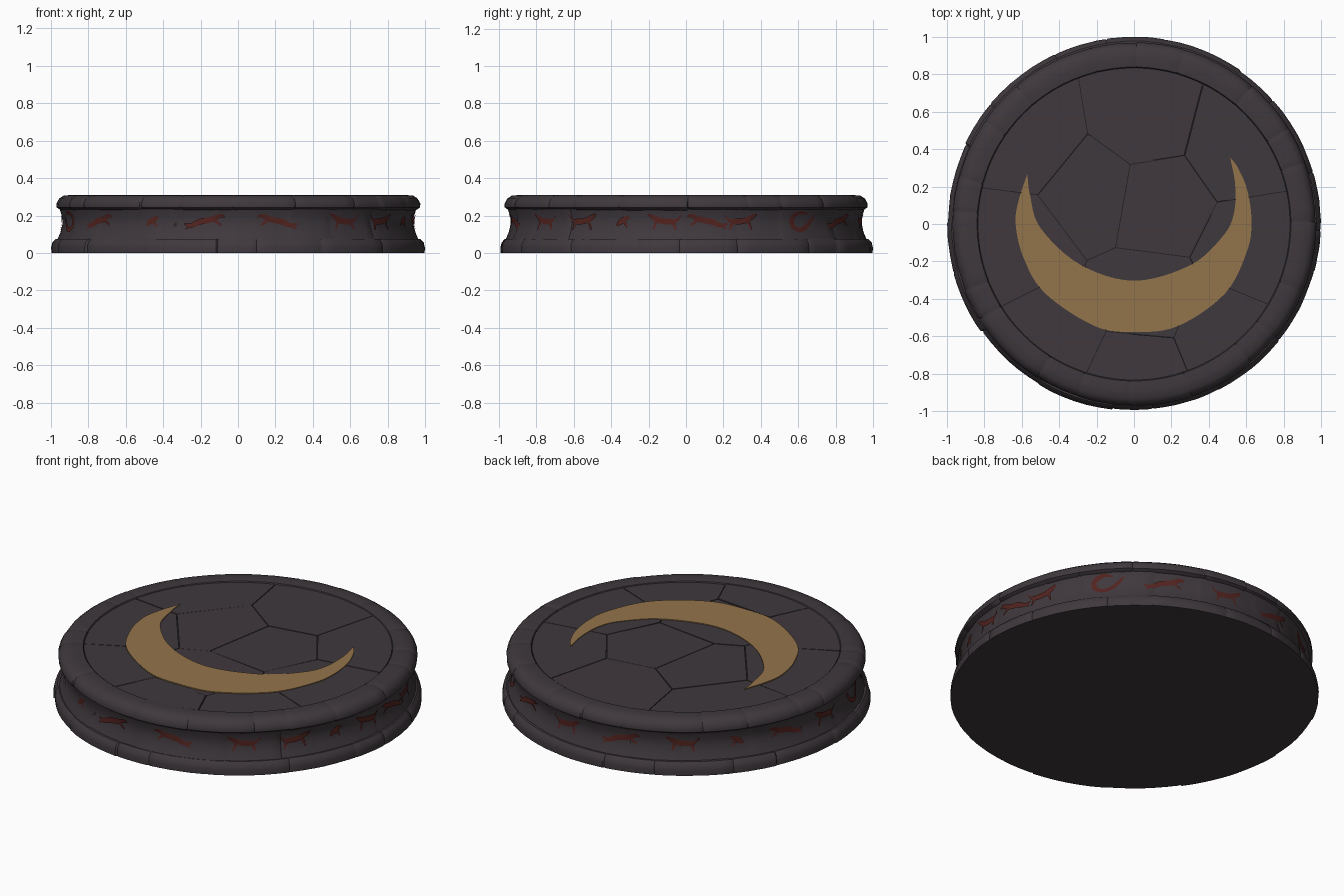
import bpy, bmesh, math, random
from mathutils import Vector

if "Cube" in bpy.data.objects:
    bpy.data.objects.remove(bpy.data.objects["Cube"])

random.seed(7)


def material(name, rgb):
    m = bpy.data.materials.new(name)
    m.diffuse_color = (*rgb, 1)
    m.use_nodes = True
    m.node_tree.nodes["Principled BSDF"].inputs["Base Color"].default_value = m.diffuse_color
    return m


STONE = material("dark stone", (0.050, 0.040, 0.047))
CRACK = material("crack shadow", (0.016, 0.013, 0.015))
GOLD = material("gold inlay", (0.29, 0.175, 0.069))
RED = material("red paint", (0.085, 0.017, 0.014))


def finish(bm, name, mats, smooth=None):
    bmesh.ops.recalc_face_normals(bm, faces=bm.faces)
    me = bpy.data.meshes.new(name)
    bm.to_mesh(me)
    bm.free()
    ob = bpy.data.objects.new(name, me)
    bpy.context.collection.objects.link(ob)
    for m in mats:
        me.materials.append(m)
    if smooth:
        bpy.ops.object.select_all(action='DESELECT')
        ob.select_set(True)
        bpy.context.view_layer.objects.active = ob
        bpy.ops.object.shade_smooth_by_angle(angle=math.radians(smooth))
    return ob


def course(name, section, blocks, jitter, pinch, smooth=40):
    """Ring of stone blocks: a closed section revolved, pinched at each joint."""
    c = sum((Vector(p) for p in section), Vector((0, 0))) / len(section)
    step = math.tau / blocks
    joints = [(i + random.uniform(-.28, .28)) * step for i in range(blocks)]
    joints.append(joints[0] + math.tau)
    stations = []
    for a, b in zip(joints, joints[1:]):
        d = random.uniform(-jitter, jitter)
        stations.append((a, d, pinch))
        n = 6
        for k in range(n + 1):
            t = a + .008 + (b - a - .016) * k / n
            stations.append((t, d + random.uniform(-.3, .3) * jitter, 0))
    bm = bmesh.new()
    rings = []
    for ang, d, p in stations:
        ring = []
        for q in section:
            r, z = Vector(q).lerp(c, p)
            r += d if r > .9 else 0
            z = max(z, 0) if q[1] > 0 else 0
            ring.append(bm.verts.new((r * math.cos(ang), r * math.sin(ang), z)))
        rings.append(ring)
    m = len(section)
    for i, r0 in enumerate(rings):
        r1 = rings[(i + 1) % len(rings)]
        for j in range(m):
            bm.faces.new((r0[j], r1[j], r1[(j + 1) % m], r0[(j + 1) % m]))
    return finish(bm, name, [STONE], smooth)


# Stone courses
course("base_course", [(.82, 0), (.995, 0), (.996, .03), (.99, .056), (.973, .074), (.82, .08)],
       18, .004, .07)
NECK = [(.967, .066), (.948, .11), (.938, .15), (.938, .19), (.953, .236)]
course("neck_course", [(.82, .06)] + NECK + [(.82, .24)], 20, .003, .05)
course("rim_course", [(.83, .22), (.945, .228), (.968, .244), (.969, .264), (.955, .29),
                      (.932, .306), (.885, .311), (.838, .307), (.829, .29)], 20, .004, .06)

# Core disc: closes the underside and darkens the gaps between slabs
bm = bmesh.new()
bmesh.ops.create_cone(bm, cap_ends=True, segments=96, radius1=.86, radius2=.86, depth=.296)
bmesh.ops.translate(bm, verts=bm.verts, vec=(0, 0, .148))
for f in bm.faces:
    f.material_index = 1 if f.calc_center_median().z > .2 else 0
finish(bm, "core", [STONE, CRACK])

# Paving slabs: cells of the inner disc, split halfway between neighbouring centres
SEEDS = [Vector(s) for s in [(-.55, .45), (.05, .55), (.55, .42), (-.22, .18), (.12, .12),
                             (-.62, -.12), (.64, -.14), (-.4, -.56), (.05, -.42),
                             (.46, -.58), (.02, -.76)]]
top = bmesh.new()
for s in SEEDS:
    cell = bmesh.new()
    bmesh.ops.create_circle(cell, cap_ends=True, segments=96, radius=.833)
    for o in SEEDS:
        if o == s:
            continue
        n = (o - s).normalized()
        co = (s + o) / 2 - n * .0022
        bmesh.ops.bisect_plane(cell, geom=cell.verts[:] + cell.edges[:] + cell.faces[:],
                               plane_co=(*co, 0), plane_no=(*n, 0), clear_outer=True)
    tx, ty = random.uniform(-.005, .005), random.uniform(-.005, .005)
    h = .303 + random.uniform(-.001, .001)
    for f in cell.faces:
        hi = [top.verts.new((v.co.x, v.co.y, h + tx * (v.co.x - s.x) + ty * (v.co.y - s.y)))
              for v in f.verts]
        lo = [top.verts.new((v.co.x, v.co.y, .29)) for v in hi]
        top.faces.new(hi)
        for i in range(len(hi)):
            j = (i + 1) % len(hi)
            top.faces.new((hi[i], lo[i], lo[j], hi[j]))
    cell.free()
finish(top, "top_slabs", [STONE])


def smooth_curve(pts, n):
    """Catmull-Rom curve through the points."""
    p = [Vector(q) for q in pts]
    p = [2 * p[0] - p[1]] + p + [2 * p[-1] - p[-2]]
    out = []
    for a, b, c, d in zip(p, p[1:], p[2:], p[3:]):
        for k in range(n):
            t = k / n
            out.append(.5 * (2 * b + (c - a) * t + (2 * a - 5 * b + 4 * c - d) * t * t
                             + (3 * b - a - 3 * c + d) * t ** 3))
    return out + [p[-2]]


# Crescent inlay
OUTER = [(-.57, .265), (-.615, .13), (-.632, 0), (-.59, -.18), (-.475, -.37), (-.21, -.545),
         (0, -.577), (.235, -.545), (.487, -.37), (.605, -.14), (.627, .02), (.605, .18),
         (.555, .30), (.513, .355)]
INNER = [(.513, .355), (.54, .21), (.532, .05), (.47, -.07), (.30, -.22), (0, -.303),
         (-.29, -.215), (-.50, -.02), (-.555, .155), (-.57, .265)]
bm = bmesh.new()
outline = smooth_curve(OUTER, 6)[:-1] + smooth_curve(INNER, 6)[:-1]
face = bm.faces.new([bm.verts.new((p.x, p.y, .3075)) for p in outline])
ext = bmesh.ops.extrude_face_region(bm, geom=[face])
for g in ext["geom"]:
    if isinstance(g, bmesh.types.BMVert):
        g.co.z = .301
bmesh.ops.triangulate(bm, faces=[f for f in bm.faces if len(f.verts) > 4])
finish(bm, "crescent_inlay", [GOLD])


def neck_radius(z):
    for (r0, z0), (r1, z1) in zip(NECK, NECK[1:]):
        if z0 <= z <= z1:
            return r0 + (r1 - r0) * (z - z0) / (z1 - z0)
    return NECK[-1][0]


# Painted figures: brush strokes (points as along, up, half width) wrapped on the neck
LEAPING = [[(-.11, -.012, .004), (-.07, -.02, .012), (-.02, .0, .016), (.04, .012, .015),
            (.085, .03, .011), (.11, .026, .004)],
           [(-.07, -.015, .01), (-.10, -.04, .004)], [(.05, .01, .01), (.09, -.02, .004)]]
STANDING = [[(-.09, .04, .005), (-.065, .025, .012), (-.02, .005, .016), (.04, .0, .015),
             (.07, .012, .006), (.09, .035, .003)],
            [(-.04, .01, .01), (-.06, -.045, .004)], [(.045, .0, .012), (.06, -.045, .004)]]
CURLED = [[(.05, .04, .004), (0, .048, .010), (-.05, .02, .014), (-.045, -.025, .014),
           (.0, -.045, .012), (.05, -.025, .012), (.09, .015, .009), (.11, .035, .003)]]
SMALL = [[(-.035, -.02, .005), (-.01, .0, .016), (.02, .018, .012), (.04, .022, .003)],
         [(.01, .0, .01), (.025, -.03, .004)]]
# front to right to back to left, in degrees from the front
FIGURES = [(-52, LEAPING, 1), (-29, SMALL, 1), (-11, LEAPING, 1), (13, LEAPING, -1),
           (37, STANDING, 1), (54, STANDING, -1), (69, SMALL, 1), (83, STANDING, 1),
           (97, LEAPING, -1), (108, STANDING, -1), (130, CURLED, 1), (150, LEAPING, 1),
           (172, STANDING, -1), (193, LEAPING, 1), (214, STANDING, 1), (232, SMALL, -1),
           (250, LEAPING, -1), (268, STANDING, 1), (288, CURLED, -1)]
bm = bmesh.new()
for deg, strokes, flip in FIGURES:
    for stroke in strokes:
        path = smooth_curve(stroke, 4)
        prev = None
        for i, p in enumerate(path):
            d = (path[min(i + 1, len(path) - 1)] - path[max(i - 1, 0)]).xy.normalized()
            pair = []
            for side in (-1, 1):
                u = (p.x - d.y * p.z * side) * flip
                z = .168 + p.y + d.x * p.z * side
                a = math.radians(deg - 90) + u / .94
                r = neck_radius(z) + .0055
                pair.append(bm.verts.new((r * math.cos(a), r * math.sin(a), z)))
            if prev:
                f = bm.faces.new((prev[0], pair[0], pair[1], prev[1]))
                f.normal_update()
                if f.normal.xy.dot(pair[0].co.xy) < 0:
                    f.normal_flip()
            prev = pair
me = bpy.data.meshes.new("painted_figures")
bm.to_mesh(me)
bm.free()
me.materials.append(RED)
bpy.context.collection.objects.link(bpy.data.objects.new("painted_figures", me))
